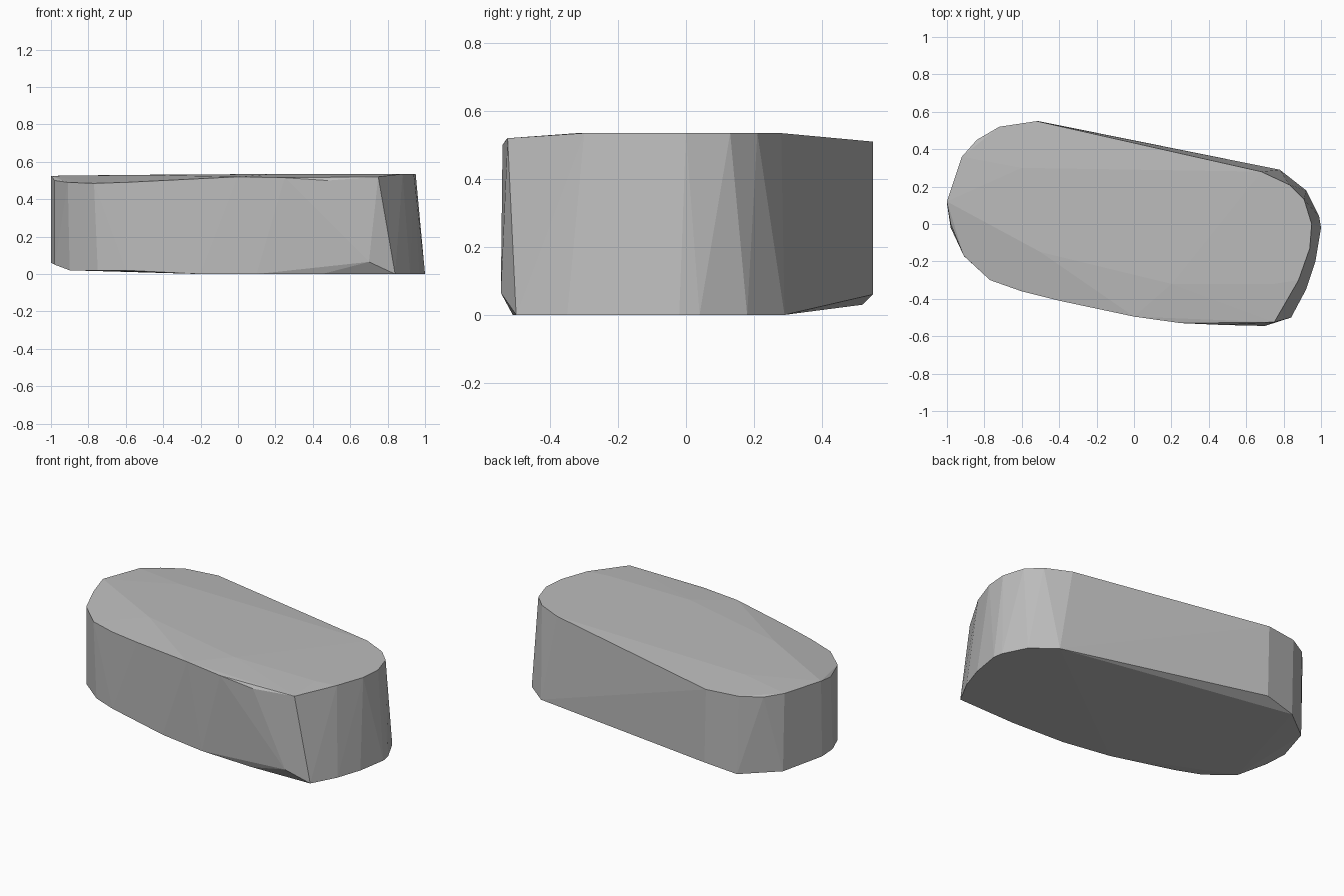
import bpy
import bmesh

# Remove the default object only
default_cube = bpy.data.objects.get("Cube")
if default_cube is not None:
    bpy.data.objects.remove(default_cube, do_unlink=True)


def make_material(name, colour):
    material = bpy.data.materials.new(name)
    material.use_nodes = True
    material.diffuse_color = colour
    shader = material.node_tree.nodes.get("Principled BSDF")
    shader.inputs["Base Color"].default_value = colour
    return material


def convex_block(name, rings, material):
    """Wrap several rings of corner points in one faceted convex shell."""
    bm = bmesh.new()
    for ring in rings:
        for corner in ring:
            bm.verts.new(corner)
    result = bmesh.ops.convex_hull(bm, input=bm.verts[:])
    # Drop the points that fell inside the shell
    inside = set(result["geom_interior"]) | set(result["geom_unused"])
    loose = [item for item in inside
             if isinstance(item, bmesh.types.BMVert) and item.is_valid]
    bmesh.ops.delete(bm, geom=loose, context="VERTS")
    bmesh.ops.recalc_face_normals(bm, faces=bm.faces[:])
    mesh = bpy.data.meshes.new(name)
    bm.to_mesh(mesh)
    bm.free()
    mesh.materials.append(material)
    block = bpy.data.objects.new(name, mesh)
    bpy.context.scene.collection.objects.link(block)
    return block


# Slightly domed middle of the upper surface
crown = [(-.6, .3, .53), (-.5, -.15, .53), (.2, -.32, .535), (.75, -.32, .535)]

# Upper rim, from the back round the narrow end to the front and the wide end
upper_rim = [
    (-.52, .55, .51), (-.72, .52, .51), (-.84, .45, .51), (-.92, .36, .52),
    (-1, .12, .525), (-.98, 0, .5), (-.91, -.17, .49), (-.77, -.3, .485),
    (-.6, -.36, .49), (-.4, -.41, .5), (0, -.495, .52), (.25, -.53, .515),
    (.48, -.54, .5), (.75, -.525, .52), (.88, -.3, .535), (.94, -.13, .535),
    (.95, 0, .535), (.91, .13, .535), (.83, .21, .535), (.68, .28, .535),
]

# Lower rim, lifted a little toward the narrow end
lower_rim = [
    (-.51, .55, .06), (-.71, .52, .03), (-.91, .36, .04), (-1, .11, .06),
    (-.98, -.02, .05), (-.9, -.18, .02), (-.75, -.3, .02), (-.6, -.36, .02),
    (-.2, -.445, 0), (.1, -.495, 0), (.45, -.51, 0), (.7, -.545, .065),
    (.84, -.5, 0), (.92, -.35, 0), (.97, -.2, 0), (1, -.02, 0),
    (.99, .04, 0), (.92, .18, 0), (.78, .29, 0),
]

stone_grey = make_material("stone grey", (.5, .5, .5, 1))
stone = convex_block("stone_block", [crown, upper_rim, lower_rim], stone_grey)

# Crisp flat facets
for face in stone.data.polygons:
    face.use_smooth = False
